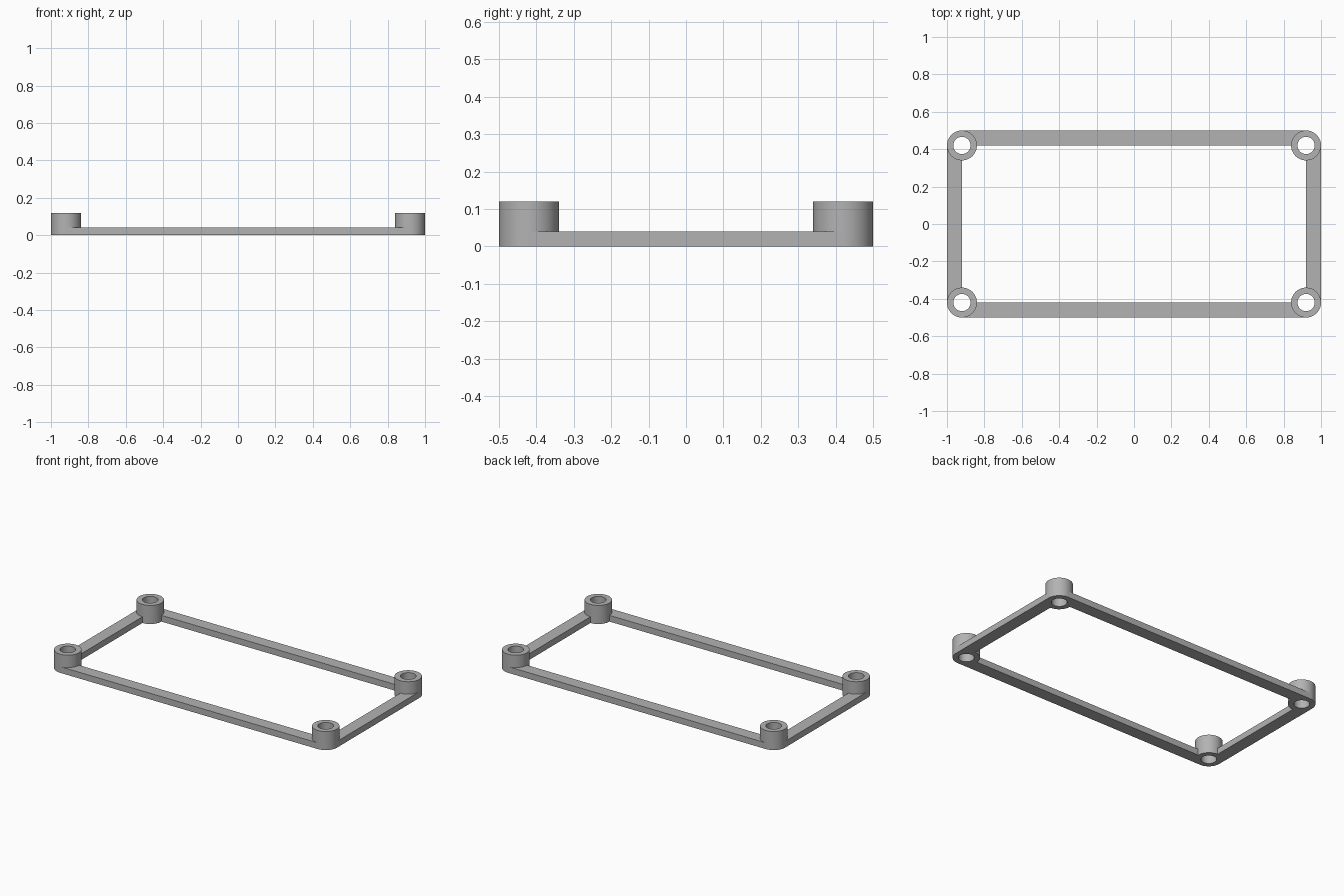
import bpy, bmesh
from math import cos, sin, pi

CX, CY = 0.92, 0.42        # post centres
R, HOLE = 0.08, 0.046      # post radius and bore
POST_H, RAIL_H = 0.12, 0.04
SEGMENTS = 64

if "Cube" in bpy.data.objects:
    bpy.data.objects.remove(bpy.data.objects["Cube"])

grey = bpy.data.materials.new("plain grey")
grey.use_nodes = True
colour = (0.45, 0.45, 0.45, 1)
grey.diffuse_color = colour
grey.node_tree.nodes["Principled BSDF"].inputs["Base Color"].default_value = colour


def finish(name, bm):
    bmesh.ops.recalc_face_normals(bm, faces=bm.faces)
    mesh = bpy.data.meshes.new(name)
    bm.to_mesh(mesh)
    bm.free()
    mesh.materials.append(grey)
    obj = bpy.data.objects.new(name, mesh)
    bpy.context.collection.objects.link(obj)
    bpy.ops.object.select_all(action="DESELECT")
    obj.select_set(True)
    bpy.context.view_layer.objects.active = obj
    bpy.ops.object.shade_smooth_by_angle()
    return obj


def post(name, x, y):
    """Hollow cylinder: a square wall section swept round the bore."""
    bm = bmesh.new()
    section = [(HOLE, 0), (R, 0), (R, POST_H), (HOLE, POST_H)]
    rings = []
    for i in range(SEGMENTS):
        a = 2 * pi * i / SEGMENTS
        rings.append([bm.verts.new((x + r * cos(a), y + r * sin(a), z)) for r, z in section])
    for i, ring in enumerate(rings):
        after = rings[(i + 1) % SEGMENTS]
        for j in range(4):
            k = (j + 1) % 4
            bm.faces.new((ring[j], after[j], after[k], ring[k]))
    finish(name, bm)


def rail(name, half, offset, side, along_x):
    """Bar flush with the outer tangent of two posts, ending inside their walls."""
    wall = (R + HOLE) / 2
    arc = [(half - wall * sin(t), offset + wall * cos(t))
           for t in (pi / 2 * i / 12 for i in range(13))]
    end = [(half, offset + R)] + arc
    outline = end + [(-u, v) for u, v in reversed(end)]
    bm = bmesh.new()
    verts = [bm.verts.new((u, side * v, 0) if along_x else (side * v, u, 0))
             for u, v in outline]
    base = bm.faces.new(verts)
    top = bmesh.ops.extrude_face_region(bm, geom=[base], use_keep_orig=True)["geom"]
    bmesh.ops.translate(bm, vec=(0, 0, RAIL_H),
                        verts=[v for v in top if isinstance(v, bmesh.types.BMVert)])
    finish(name, bm)


# Corner posts
for sx, x_name in ((-1, "right"), (1, "left")):
    for sy, y_name in ((-1, "front"), (1, "back")):
        post(f"{y_name}_{x_name}_post", sx * CX, sy * CY)

# Connecting rails
rail("front_rail", CX, CY, -1, True)
rail("back_rail", CX, CY, 1, True)
rail("right_rail", CY, CX, -1, False)
rail("left_rail", CY, CX, 1, False)
